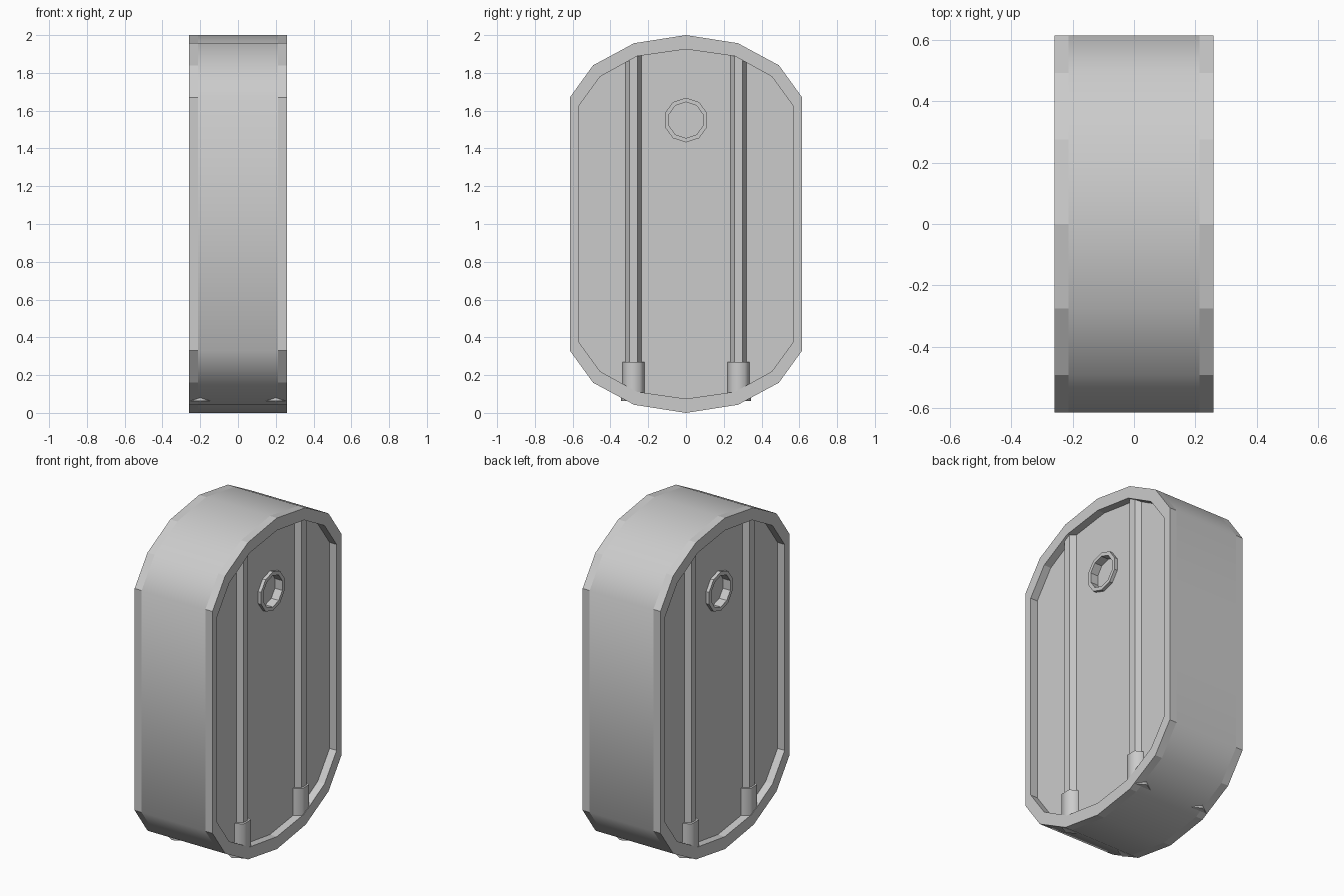
import bpy, bmesh, math

if "Cube" in bpy.data.objects:
    bpy.data.objects.remove(bpy.data.objects["Cube"])

HALF_W, PANEL_X = 0.26, 0.213


def outline(quarter):
    """Mirror a quarter outline (y, z above centre) into a full loop about z = 1."""
    right = quarter + [(y, -z) for y, z in reversed(quarter)]
    left = [(-y, z) for y, z in reversed(right[1:-1])]
    return [(y, z + 1) for y, z in right + left]


OUTER = outline([(0, 1.0), (0.275, 0.957), (0.492, 0.84), (0.615, 0.67)])
INNER = outline([(0, 0.925), (0.26, 0.888), (0.455, 0.78), (0.57, 0.622)])


def circle(n, r, cz):
    """Polygon in the y-z plane with one corner at the top."""
    return [(r * math.sin(2 * math.pi * i / n), cz + r * math.cos(2 * math.pi * i / n))
            for i in range(n)]


def finish(name, bm):
    bmesh.ops.recalc_face_normals(bm, faces=bm.faces)
    me = bpy.data.meshes.new(name)
    bm.to_mesh(me)
    bm.free()
    ob = bpy.data.objects.new(name, me)
    bpy.context.collection.objects.link(ob)
    return ob


def prism(name, loop, x0, x1, smooth=False):
    """Extrude a y-z loop along x, optionally with smooth sides and sharp ends."""
    bm = bmesh.new()
    a = [bm.verts.new((x0, y, z)) for y, z in loop]
    b = [bm.verts.new((x1, y, z)) for y, z in loop]
    caps = [bm.faces.new(a), bm.faces.new(b)]
    for i in range(len(loop)):
        j = (i + 1) % len(loop)
        bm.faces.new((a[i], a[j], b[j], b[i])).smooth = smooth
    for f in caps:
        for e in f.edges:
            e.smooth = False
    return finish(name, bm)


def frame(name, outer, inner, x0, x1):
    """Flat-faced hollow frame between two matching y-z loops."""
    bm = bmesh.new()
    rings = [[bm.verts.new((x, y, z)) for y, z in loop]
             for loop, x in ((outer, x0), (outer, x1), (inner, x1), (inner, x0))]
    for k in range(4):
        p, q = rings[k], rings[(k + 1) % 4]
        for i in range(len(p)):
            j = (i + 1) % len(p)
            bm.faces.new((p[i], p[j], q[j], q[i]))
    return finish(name, bm)


def post(name, x, y, r, z0, z1, smooth=False):
    """Upright hexagonal post with corners pointing along y."""
    bm = bmesh.new()
    pts = [(x + r * math.sin(i * math.pi / 3), y + r * math.cos(i * math.pi / 3))
           for i in range(6)]
    a = [bm.verts.new((px, py, z0)) for px, py in pts]
    b = [bm.verts.new((px, py, z1)) for px, py in pts]
    for f in (bm.faces.new(a), bm.faces.new(b)):
        for e in f.edges:
            e.smooth = False
    for i in range(6):
        j = (i + 1) % 6
        bm.faces.new((a[i], a[j], b[j], b[i])).smooth = smooth
    return finish(name, bm)


# Main body with smooth sides
body = prism("body", OUTER, -PANEL_X, PANEL_X, smooth=True)

for s, side in ((1, "right"), (-1, "left")):
    # Raised border around each recessed panel
    frame(f"{side}_rim", OUTER, INNER, s * PANEL_X, s * HALF_W)

    # Round port: raised ring and shallow pocket
    frame(f"{side}_port_ring", circle(10, 0.118, 1.55), circle(10, 0.095, 1.55),
          s * (PANEL_X - 0.01), s * (PANEL_X + 0.02))
    cutter = prism(f"{side}_port_cutter", circle(10, 0.095, 1.55),
                   s * (PANEL_X - 0.03), s * (PANEL_X + 0.05))
    cutter.hide_render = True
    cutter.display_type = 'WIRE'
    cut = body.modifiers.new(f"{side}_pocket", 'BOOLEAN')
    cut.operation = 'DIFFERENCE'
    cut.solver = 'EXACT'
    cut.object = cutter

    # Upright rods in their sockets
    for y in (-0.278, 0.278):
        post(f"{side}_rod", s * 0.208, y, 0.044, 0.15, 1.9)
        post(f"{side}_rod_socket", s * 0.2, y, 0.066, 0.062, 0.27, smooth=True)
